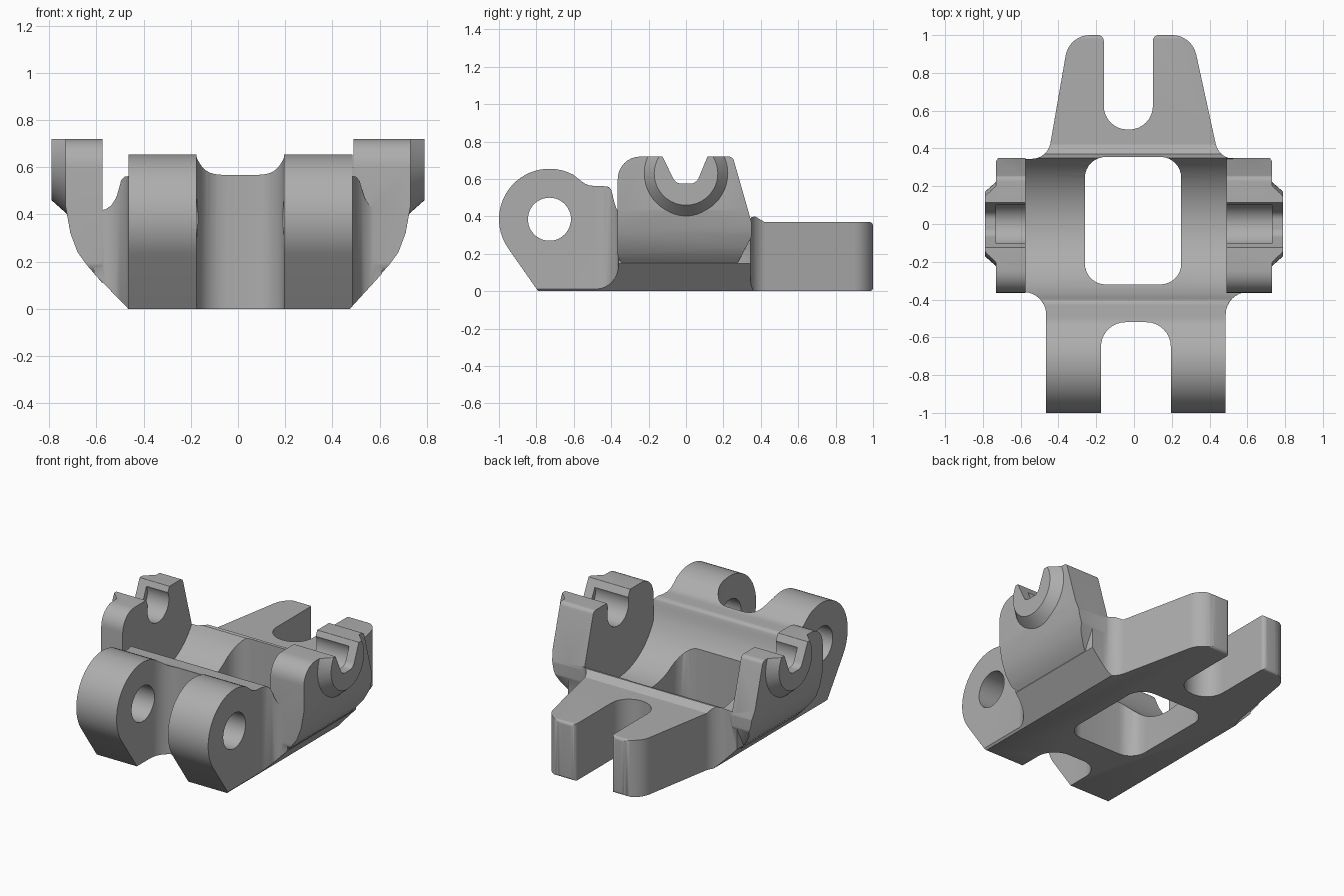
import bpy, bmesh
from math import radians, cos, sin, tan
from mathutils import Vector

cube = bpy.data.objects.get("Cube")
if cube:
    bpy.data.objects.remove(cube, do_unlink=True)

steel = bpy.data.materials.new("plain grey")
steel.use_nodes = True
GREY = (0.42, 0.42, 0.42, 1)
steel.diffuse_color = GREY
steel.node_tree.nodes["Principled BSDF"].inputs["Base Color"].default_value = GREY


def arc(cx, cy, r, start, end, n=24):
    angles = [radians(start + (end - start) * i / n) for i in range(n + 1)]
    return [(cx + r * cos(a), cy + r * sin(a)) for a in angles]


def rounded(points, n=8):
    """Turn corners given as (a, b, radius) into a smooth outline."""
    out = []
    for i, p in enumerate(points):
        c = Vector(p[:2])
        r = p[2] if len(p) > 2 else 0
        if not r:
            out.append(c)
            continue
        u = Vector(points[i - 1][:2]) - c
        v = Vector(points[(i + 1) % len(points)][:2]) - c
        half = u.angle(v) / 2
        reach = min(r / tan(half), u.length * 0.98, v.length * 0.98)
        r = reach * tan(half)
        u.normalize()
        v.normalize()
        centre = c + (u + v).normalized() * (r / sin(half))
        a, b = c + u * reach - centre, c + v * reach - centre
        for k in range(n + 1):
            out.append(centre + Vector(a.slerp(b, k / n)).normalized() * r)
    return out


def prism(name, outline, axis, lo, hi):
    """Extrude a flat outline along one axis."""
    place = {"x": lambda a, b, t: (t, a, b),
             "y": lambda a, b, t: (a, t, b),
             "z": lambda a, b, t: (a, b, t)}[axis]
    bm = bmesh.new()
    rings = [[bm.verts.new(place(p[0], p[1], t)) for p in outline] for t in (lo, hi)]
    bm.faces.new(rings[0])
    bm.faces.new(rings[1])
    for i in range(len(outline)):
        j = i - 1
        bm.faces.new((rings[0][j], rings[0][i], rings[1][i], rings[1][j]))
    return finish(name, bm)


def rod(name, y, z, x1, r1, x2, r2):
    """Round bar or cone running along x."""
    bm = bmesh.new()
    a = [bm.verts.new((x1, *p)) for p in arc(y, z, r1, 0, 360, 48)[:-1]]
    b = [bm.verts.new((x2, *p)) for p in arc(y, z, r2, 0, 360, 48)[:-1]]
    bm.faces.new(a)
    bm.faces.new(b)
    for i in range(len(a)):
        bm.faces.new((a[i - 1], a[i], b[i], b[i - 1]))
    return finish(name, bm)


def finish(name, bm):
    bmesh.ops.recalc_face_normals(bm, faces=bm.faces)
    mesh = bpy.data.meshes.new(name)
    bm.to_mesh(mesh)
    bm.free()
    mesh.materials.append(steel)
    ob = bpy.data.objects.new(name, mesh)
    bpy.context.collection.objects.link(ob)
    return ob


def apply(ob, mod):
    bpy.context.view_layer.objects.active = ob
    bpy.ops.object.modifier_apply(modifier=mod.name)


def combine(ob, other, operation):
    mod = ob.modifiers.new("cut", "BOOLEAN")
    mod.operation, mod.object, mod.solver = operation, other, "EXACT"
    apply(ob, mod)
    bpy.data.objects.remove(other, do_unlink=True)


# Body: side profile with the pin eye, cradle hollow and flat fork
PIN_Y, PIN_Z = -0.73, 0.385
side = [(-0.79, 0)] + arc(PIN_Y, PIN_Z, 0.27, 215, 62)
side += [(-0.53, 0.565, 0.1), (-0.405, 0.56, 0.03)]
side += arc(0, 0.59, 0.4, 190, 331)
side += [(0.37, 0.4), (0.42, 0.37), (1, 0.37, 0.02), (1, 0, 0.02)]
body = prism("link_body", rounded(side), "x", -0.7, 0.7)

# Body: plan with both slots and the fillets that run into the ears
plan = [(-0.465, -1.1), (-0.175, -1.1), (-0.175, -0.52, 0.13), (0.195, -0.52, 0.13),
        (0.195, -1.1), (0.485, -1.1), (0.485, -0.36, 0.12), (0.61, -0.36),
        (0.61, 0.345), (0.45, 0.345, 0.1), (0.307, 1, 0.13), (0.1, 1, 0.03),
        (0.1, 0.5, 0.125), (-0.16, 0.5, 0.125), (-0.16, 1, 0.03),
        (-0.343, 1, 0.13), (-0.457, 0.345, 0.1), (-0.61, 0.345),
        (-0.61, -0.36), (-0.465, -0.36, 0.12)]
combine(body, prism("plan", rounded(plan), "z", -0.1, 0.9), "INTERSECT")

# Body: end-on limits, sloping under and over the shoulders
ends = [(-0.455, -0.01), (-0.62, 0.16), (-0.62, 0.43), (-0.47, 0.57), (-0.47, 0.8),
        (0.49, 0.8), (0.49, 0.57), (0.62, 0.43), (0.62, 0.16), (0.465, -0.01)]
combine(body, prism("ends", ends, "y", -1.2, 1.2), "INTERSECT")

# Ears: curved slab, conical boss, open notch and round pin seat
ear_side = [(-0.29, 0), (0.26, 0), (0.26, 0.12, 0.05), (0.35, 0.29, 0.04),
            (0.35, 0.37, 0.03), (0.25, 0.72, 0.03), (0.115, 0.72),
            (0.055, 0.575, 0.05), (-0.055, 0.575, 0.05), (-0.125, 0.72),
            (-0.365, 0.72, 0.12), (-0.365, 0.18, 0.05), (-0.29, 0.08)]
for s, inner in ((1, 0.49), (-1, 0.575)):
    slab = [(inner, inner - 0.465), (0.64, 0.185), (0.68, 0.24), (0.71, 0.32),
            (0.73, 0.43), (0.73, 0.8), (inner, 0.8)]
    ear = prism("ear", [(s * x, z) for x, z in slab], "y", -0.5, 0.5)
    combine(ear, rod("boss", 0, 0.63, s * 0.7, 0.25, s * 0.79, 0.17), "UNION")
    combine(ear, prism("ear_side", rounded(ear_side), "x", -0.9, 0.9), "INTERSECT")
    combine(ear, rod("seat", 0, 0.64, s * 0.4, 0.11, s * 0.73, 0.11), "DIFFERENCE")
    combine(body, ear, "UNION")

# Centre window and the cross pin bore
window = [(-0.26, -0.32, 0.11), (0.25, -0.32, 0.11), (0.25, 0.355, 0.11), (-0.26, 0.355, 0.11)]
combine(body, prism("window", rounded(window), "z", -0.1, 0.9), "DIFFERENCE")
combine(body, rod("bore", PIN_Y, PIN_Z, -0.9, 0.115, 0.9, 0.115), "DIFFERENCE")

# Clean the mesh, then smooth the curved faces
bm = bmesh.new()
bm.from_mesh(body.data)
bmesh.ops.remove_doubles(bm, verts=bm.verts, dist=0.0005)
bmesh.ops.dissolve_limit(bm, angle_limit=radians(0.5), verts=bm.verts, edges=bm.edges)
bm.to_mesh(body.data)
bm.free()
bevel = body.modifiers.new("edge_break", "BEVEL")
bevel.width, bevel.segments = 0.012, 1
bevel.limit_method, bevel.angle_limit = "ANGLE", radians(50)
apply(body, bevel)
bpy.ops.object.select_all(action="DESELECT")
body.select_set(True)
bpy.context.view_layer.objects.active = body
bpy.ops.object.shade_smooth_by_angle(angle=radians(28))
